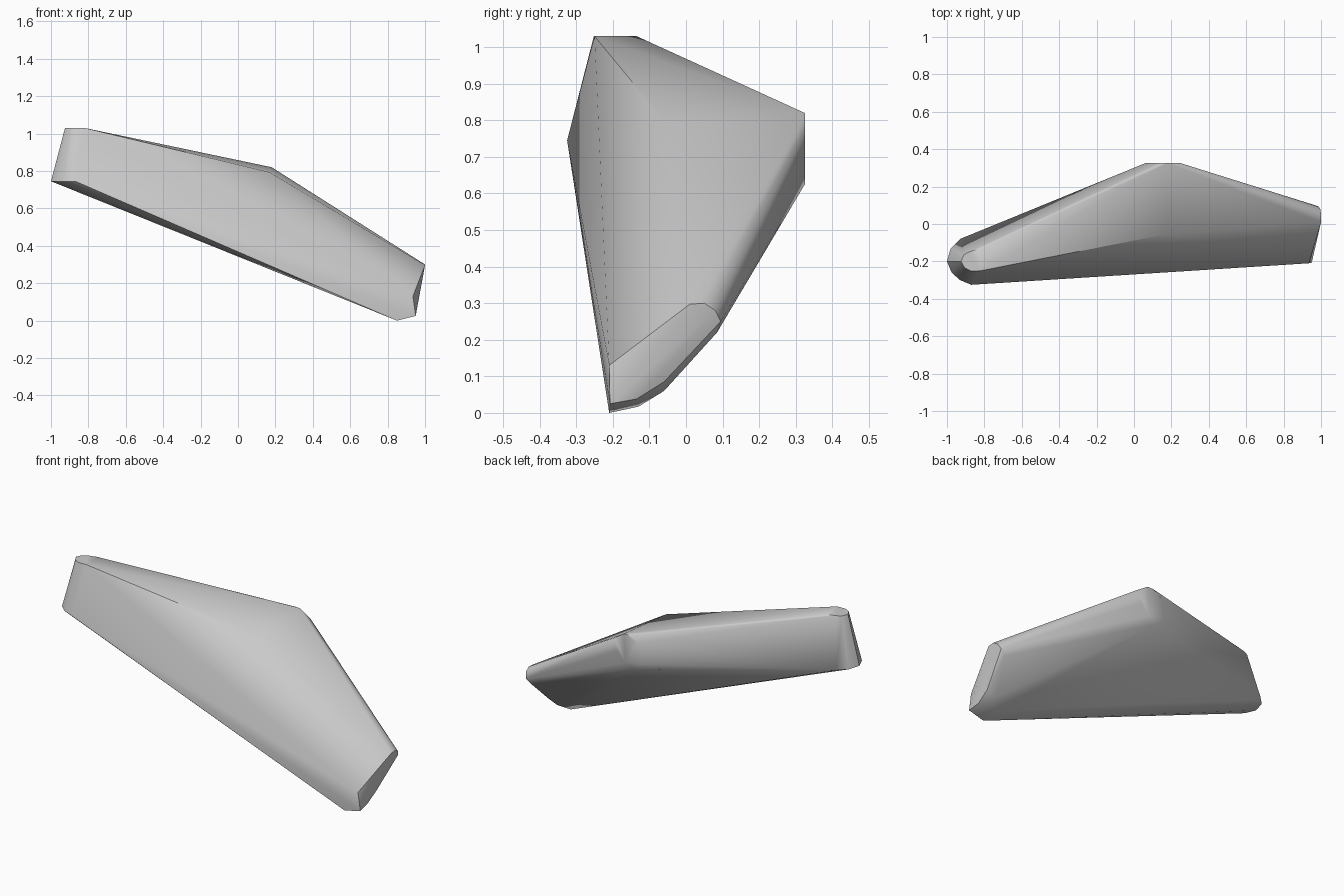
import bpy
import bmesh
import math

cube = bpy.data.objects.get("Cube")
if cube:
    bpy.data.objects.remove(cube, do_unlink=True)

# Single stone-grey material
grey = bpy.data.materials.new("plain_grey")
grey.use_nodes = True
grey.diffuse_color = (0.6, 0.6, 0.6, 1)
grey.node_tree.nodes["Principled BSDF"].inputs["Base Color"].default_value = grey.diffuse_color

# Rounded left end: top and bottom rims, each level
upper_rim = [(x, y, 1.03) for x, y in (
    (-0.83, -0.135), (-0.88, -0.148), (-0.91, -0.165), (-0.925, -0.2),
    (-0.905, -0.235), (-0.87, -0.252), (-0.82, -0.25))]
lower_rim = [(x, y, 0.745) for x, y in (
    (-0.93, -0.08), (-0.98, -0.13), (-1, -0.2), (-0.975, -0.26),
    (-0.93, -0.3), (-0.87, -0.325))]

# Tilted oval cap at the back
back_cap = [(x, 0.325, z) for x, z in (
    (0.25, 0.775), (0.18, 0.82), (0.14, 0.82), (0.09, 0.79), (0.06, 0.73),
    (0.065, 0.67), (0.11, 0.625), (0.17, 0.65), (0.22, 0.71))]

# Front ridge peak
peak = [(0.17, -0.055, 0.793)]

# Narrow right end: front edge, then the rounded rear edge
right_tip = [(0.935, -0.21, 0.13), (0.95, -0.208, 0.025), (0.85, -0.21, 0),
             (0.85, -0.13, 0.017), (0.945, -0.135, 0.038),
             (0.89, -0.06, 0.06), (0.95, -0.06, 0.085),
             (1, 0.01, 0.297), (1, 0.05, 0.3), (0.997, 0.08, 0.28),
             (0.985, 0.095, 0.25), (0.955, 0.085, 0.22)]

# Skin the profiles into one closed wedge
bm = bmesh.new()
for point in upper_rim + lower_rim + back_cap + peak + right_tip:
    bm.verts.new(point)
hull = bmesh.ops.convex_hull(bm, input=bm.verts[:])
bmesh.ops.delete(bm, geom=[v for v in bm.verts if not v.link_faces], context="VERTS")
bmesh.ops.dissolve_limit(bm, angle_limit=math.radians(0.5),
                         verts=bm.verts[:], edges=bm.edges[:])
bmesh.ops.recalc_face_normals(bm, faces=bm.faces[:])

mesh = bpy.data.meshes.new("wedge_body")
bm.to_mesh(mesh)
bm.free()
mesh.materials.append(grey)
body = bpy.data.objects.new("wedge_body", mesh)
bpy.context.collection.objects.link(body)

bpy.ops.object.select_all(action="DESELECT")
body.select_set(True)
bpy.context.view_layer.objects.active = body
bpy.ops.object.shade_smooth_by_angle(angle=math.radians(35))
